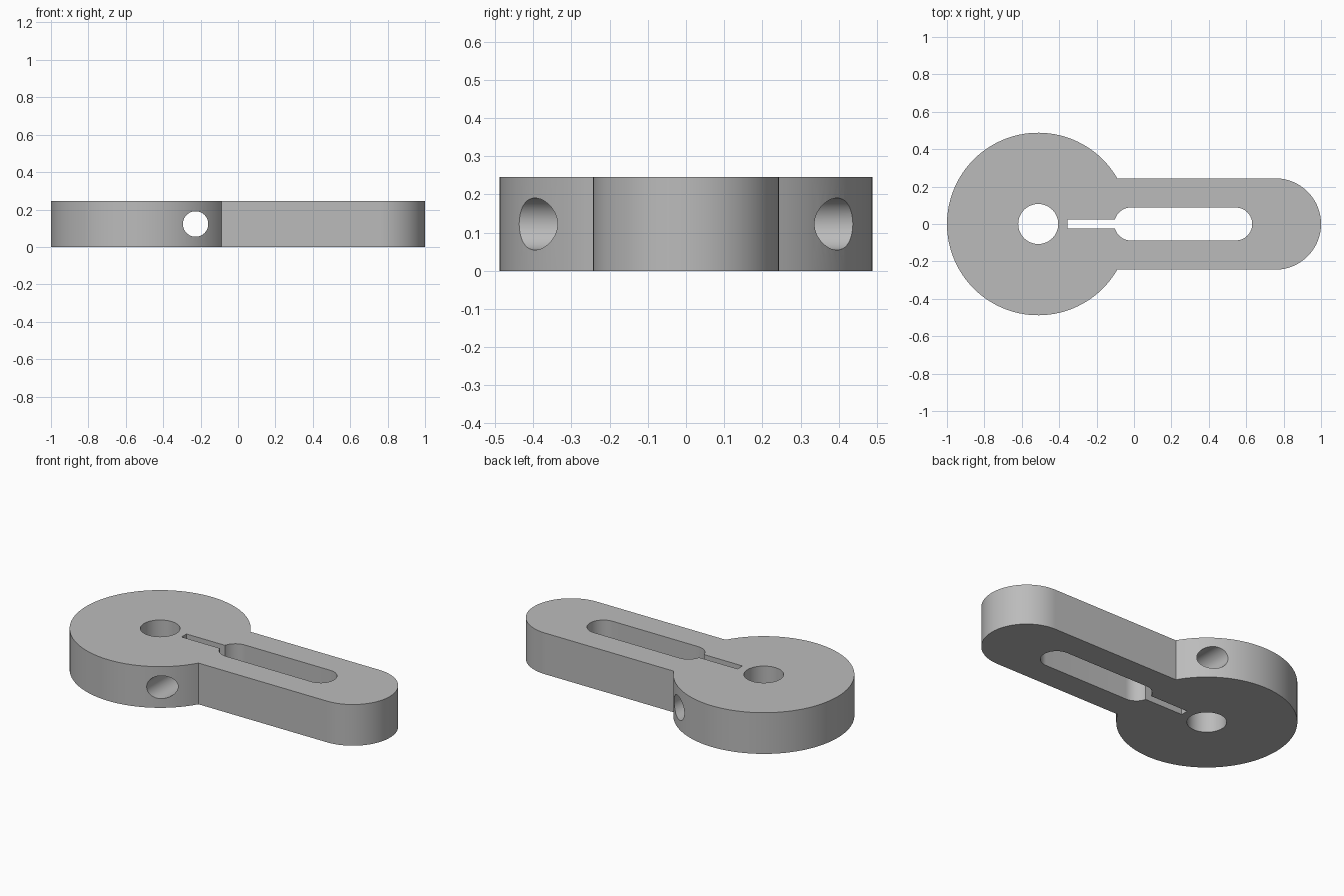
import bpy, bmesh, math
from mathutils import Matrix

if "Cube" in bpy.data.objects:
    bpy.data.objects.remove(bpy.data.objects["Cube"])

HEIGHT = 0.245
DISC_X, DISC_R = -0.512, 0.488
ARM_X, ARM_R = 0.756, 0.244
SLOT_L, SLOT_R, SLOT_W = -0.017, 0.544, 0.088
SLIT_END, SLIT_W = -0.355, 0.023


def arc(cx, r, start, end, steps):
    angles = [start + (end - start) * i / steps for i in range(steps + 1)]
    return [(cx + r * math.cos(a), r * math.sin(a)) for a in angles]


def prism(name, outline, z0, z1):
    """Closed solid extruded upward from a flat outline."""
    bm = bmesh.new()
    face = bm.faces.new([bm.verts.new((x, y, z0)) for x, y in outline])
    new = bmesh.ops.extrude_face_region(bm, geom=[face])["geom"]
    top = [v for v in new if isinstance(v, bmesh.types.BMVert)]
    bmesh.ops.translate(bm, verts=top, vec=(0, 0, z1 - z0))
    bmesh.ops.recalc_face_normals(bm, faces=bm.faces)
    mesh = bpy.data.meshes.new(name)
    bm.to_mesh(mesh)
    bm.free()
    obj = bpy.data.objects.new(name, mesh)
    bpy.context.collection.objects.link(obj)
    return obj


# Clamp body: round head merging into a round-ended arm
half = math.pi / 2
meet = math.asin(ARM_R / DISC_R)
body = prism("clamp_arm",
             arc(DISC_X, DISC_R, meet, 2 * math.pi - meet, 96)
             + arc(ARM_X, ARM_R, -half, half, 48), 0, HEIGHT)

# Cutters: pivot hole, slot with its narrow slit, and cross bolt hole
pivot = prism("pivot_cutter", arc(DISC_X, 0.107, 0, 2 * math.pi, 64)[:-1], -0.1, 0.4)
gap = math.asin(SLIT_W / SLOT_W)
slot = prism("slot_cutter",
             arc(SLOT_R, SLOT_W, -half, half, 32)
             + arc(SLOT_L, SLOT_W, half, math.pi - gap, 16)
             + [(SLIT_END, SLIT_W), (SLIT_END, -SLIT_W)]
             + arc(SLOT_L, SLOT_W, math.pi + gap, 3 * half, 16), -0.1, 0.4)
bolt = prism("bolt_cutter", arc(0, 0.068, 0, 2 * math.pi, 64)[:-1], -0.7, 0.7)
bolt.data.transform(Matrix.Translation((-0.227, 0, HEIGHT / 2)) @ Matrix.Rotation(half, 4, "X"))

bpy.ops.object.select_all(action="DESELECT")
body.select_set(True)
bpy.context.view_layer.objects.active = body
for cutter in (pivot, slot, bolt):
    cutter.hide_render = True
    mod = body.modifiers.new(cutter.name, "BOOLEAN")
    mod.operation, mod.solver, mod.object = "DIFFERENCE", "EXACT", cutter
    bpy.ops.object.modifier_apply(modifier=mod.name)
    bpy.data.objects.remove(cutter)

# Plain grey metal
grey = bpy.data.materials.new("plain grey")
grey.use_nodes = True
colour = (0.5, 0.5, 0.5, 1)
grey.diffuse_color = colour
grey.node_tree.nodes["Principled BSDF"].inputs["Base Color"].default_value = colour
body.data.materials.clear()
body.data.materials.append(grey)
bpy.ops.object.shade_smooth_by_angle(angle=math.radians(30))
